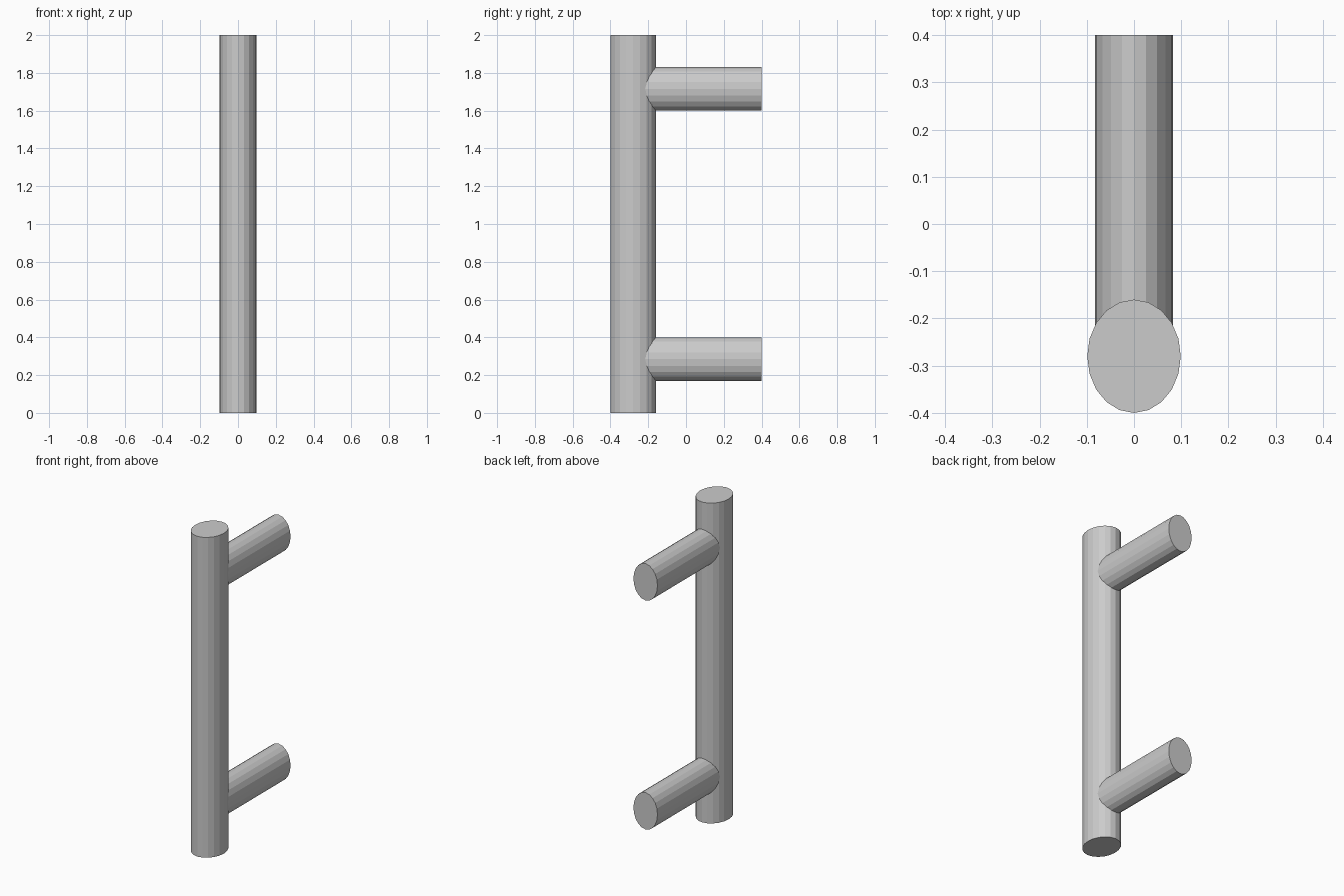
import bpy, bmesh
from math import radians
from mathutils import Matrix, Vector

if "Cube" in bpy.data.objects:
    bpy.data.objects.remove(bpy.data.objects["Cube"])

SIDES = 20


def oval_rod(name, rx, ry, length, location, rotation=None):
    """Flat-shaded oval cylinder, centred on location, along z before rotation."""
    bm = bmesh.new()
    bmesh.ops.create_cone(bm, cap_ends=True, segments=SIDES,
                          radius1=1, radius2=1, depth=1)
    bmesh.ops.scale(bm, vec=Vector((rx, ry, length)), verts=bm.verts)
    if rotation:
        bmesh.ops.transform(bm, matrix=rotation, verts=bm.verts)
    mesh = bpy.data.meshes.new(name)
    bm.to_mesh(mesh)
    bm.free()
    obj = bpy.data.objects.new(name, mesh)
    obj.location = location
    bpy.context.collection.objects.link(obj)
    return obj


# Upright grip bar
BAR_Y = -0.28
oval_rod("grip_bar", 0.099, 0.12, 2.0, (0, BAR_Y, 1.0))

# Two mounting posts running from inside the bar to the back
BACK_Y = 0.40
along_y = Matrix.Rotation(radians(90), 4, 'X')
for name, z in (("lower_post", 0.285), ("upper_post", 1.715)):
    oval_rod(name, 0.083, 0.115, BACK_Y - BAR_Y,
             (0, (BACK_Y + BAR_Y) / 2, z), along_y)
